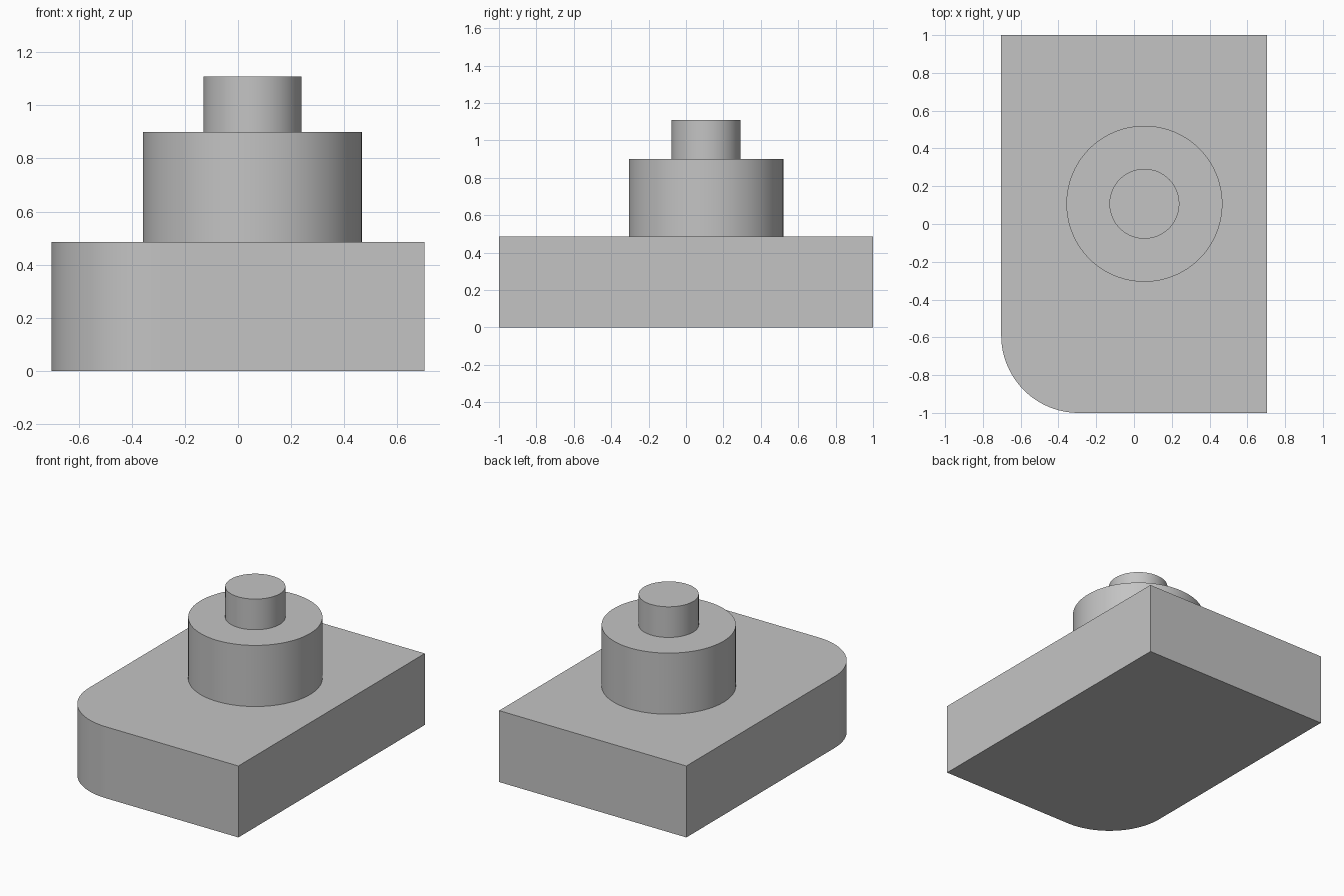
import bpy
import bmesh
import math

cube = bpy.data.objects.get("Cube")
if cube:
    bpy.data.objects.remove(cube, do_unlink=True)

# Single plain grey
grey = bpy.data.materials.new("plain_grey")
grey.use_nodes = True
colour = (0.55, 0.55, 0.55, 1)
grey.diffuse_color = colour
grey.node_tree.nodes["Principled BSDF"].inputs["Base Color"].default_value = colour

HALF_X, HALF_Y, BASE_TOP = 0.703, 1.0, 0.485
CORNER_RADIUS = 0.41
AXIS = (0.055, 0.107)


def finish(obj):
    obj.data.materials.append(grey)
    bpy.ops.object.select_all(action="DESELECT")
    obj.select_set(True)
    bpy.context.view_layer.objects.active = obj
    bpy.ops.object.shade_smooth_by_angle(angle=math.radians(30))


def disc(name, radius, bottom, top):
    bpy.ops.mesh.primitive_cylinder_add(
        vertices=96, radius=radius, depth=top - bottom,
        location=(*AXIS, (bottom + top) / 2))
    obj = bpy.context.object
    obj.name = name
    finish(obj)


# Base block with one rounded upright edge at the front right
bm = bmesh.new()
bmesh.ops.create_cube(bm, size=1)
for v in bm.verts:
    v.co.x *= 2 * HALF_X
    v.co.y *= 2 * HALF_Y
    v.co.z = (v.co.z + 0.5) * BASE_TOP
corner = [e for e in bm.edges if all(v.co.x < 0 and v.co.y < 0 for v in e.verts)]
bmesh.ops.bevel(bm, geom=corner, offset=CORNER_RADIUS, offset_type="OFFSET",
                segments=24, profile=0.5, affect="EDGES")
mesh = bpy.data.meshes.new("base_block")
bm.to_mesh(mesh)
bm.free()
base = bpy.data.objects.new("base_block", mesh)
bpy.context.collection.objects.link(base)
finish(base)

# Stepped round boss
disc("wide_boss", 0.413, BASE_TOP, 0.9)
disc("narrow_pin", 0.185, 0.9, 1.108)
